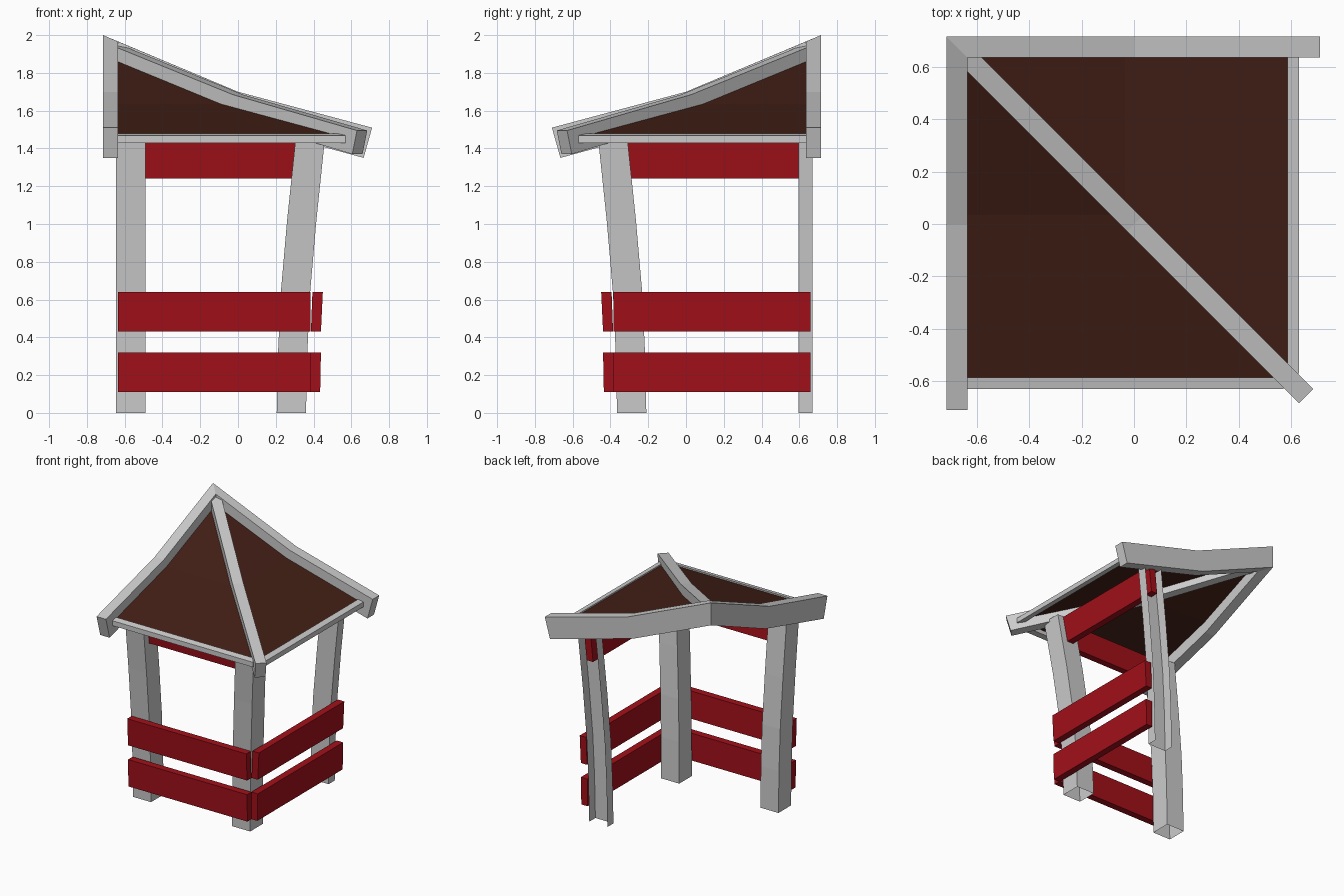
import bpy, bmesh

if "Cube" in bpy.data.objects:
    bpy.data.objects.remove(bpy.data.objects["Cube"])


def material(name, rgb):
    m = bpy.data.materials.new(name)
    m.diffuse_color = (*rgb, 1)
    m.use_nodes = True
    m.node_tree.nodes["Principled BSDF"].inputs["Base Color"].default_value = m.diffuse_color
    return m


RED = material("red_paint", (0.36, 0.005, 0.01))
BROWN = material("brown_roof", (0.055, 0.014, 0.008))


def swap(p):
    # reflection across the hip diagonal x = -y
    return (-p[1], -p[0], p[2])


def make(name, verts, faces, mat=None, solid=True):
    me = bpy.data.meshes.new(name)
    me.from_pydata(verts, [], faces)
    if solid:
        bm = bmesh.new()
        bm.from_mesh(me)
        bmesh.ops.recalc_face_normals(bm, faces=bm.faces)
        bm.to_mesh(me)
        bm.free()
    if mat:
        me.materials.append(mat)
    ob = bpy.data.objects.new(name, me)
    bpy.context.collection.objects.link(ob)
    return ob


def loft(name, sections, mat=None, ring=True, caps=True, mirror=False):
    n = len(sections[0])
    verts = [p for s in sections for p in s]
    faces = []
    for k in range(len(sections) - 1):
        for i in range(n if ring else n - 1):
            j = (i + 1) % n
            faces.append((k * n + i, k * n + j, (k + 1) * n + j, (k + 1) * n + i))
    if caps:
        last = (len(sections) - 1) * n
        faces += [tuple(range(n))[::-1], tuple(range(last, last + n))]
    if mirror:
        verts = [swap(p) for p in verts]
        faces = [f[::-1] for f in faces]
    return make(name, verts, faces, mat, solid=ring and caps)


# Posts: hollow tubes that curve outward towards the top
LEAN = [(0, 0), (0.32, 0.007), (0.64, 0.022), (1.02, 0.055), (1.45, 0.1)]


def post(name, outline, lx, ly, ring=True):
    loft(name, [[(x + lx * d, y + ly * d, z) for x, y in outline] for z, d in LEAN],
         ring=ring, caps=False)


def rect(x0, x1, y0, y1):
    return [(x0, y0), (x1, y0), (x1, y1), (x0, y1)]


post("corner_post", rect(0.205, 0.36, -0.365, -0.21), 1, -1)
post("left_post", rect(-0.645, -0.49, -0.365, -0.21), 0, -1)
# half post, open at the back
post("back_half_post", [(0.205, 0.67), (0.205, 0.595), (0.36, 0.595), (0.36, 0.67)],
     1, 0, ring=False)

# Rails: (label, z bottom, z top, inner y at bottom, inner y at top)
RAILS = [("lower", 0.11, 0.32, -0.382, -0.384),
         ("middle", 0.43, 0.64, -0.386, -0.394),
         ("top", 1.24, 1.445, -0.335, -0.355)]
for label, z0, z1, ya, yb in RAILS:
    end = 0.385 if label != "top" else 0.37
    for side, x0, mir in (("front", -0.635, False), ("right", -0.66, True)):
        loft(f"{side}_{label}_rail",
             [[(x, ya, z0), (x, ya - 0.053, z0), (x, yb - 0.055, z1), (x, yb, z1)]
              for x in (x0, end)], RED, mirror=mir)

# Gable beams: bent profile, mitred together at the peak
for side, mir in (("back", False), ("left", True)):
    O, I = 0.715, 0.635
    loft(f"{side}_gable_beam", [
        [(-O, O, 2.0), (-I, I, 1.966), (-I, I, 1.792), (-O, O, 1.826)],
        [(0, O, 1.70), (0, I, 1.70), (-0.05, I, 1.545), (-0.05, O, 1.545)],
        [(0.71, O, 1.51), (0.71, I, 1.51), (0.665, I, 1.35), (0.665, O, 1.35)],
    ], mirror=mir)

# Hip beam along the diagonal
W = 0.0275
loft("hip_beam", [
    [(s + e, -s + e, z) for s, z, e in ((a, za, -W), (a, za, W), (b, zb, W), (b, zb, -W))]
    for a, za, b, zb in ((-0.66, 1.953, -0.66, 1.83), (0, 1.685, -0.035, 1.57),
                         (0.657, 1.495, 0.632, 1.37))])

# Roof panels and eave beams on both sides of the hip
for side, mir in (("front", False), ("right", True)):
    loft(f"{side}_roof_panel", [
        [(-0.66, -0.605, 1.462), (0.605, -0.605, 1.462)],
        [(-0.66, 0.035, 1.635), (-0.035, 0.035, 1.635)],
        [(-0.66, 0.655, 1.89), (-0.655, 0.655, 1.89)],
    ], BROWN, ring=False, caps=False, mirror=mir)
    loft(f"{side}_eave_beam", [
        [(x, -0.63, 1.43), (x, -0.63, 1.468), (x, -0.585, 1.478), (x, -0.585, 1.436)]
        for x in (-0.64, 0.57)], mirror=mir)
